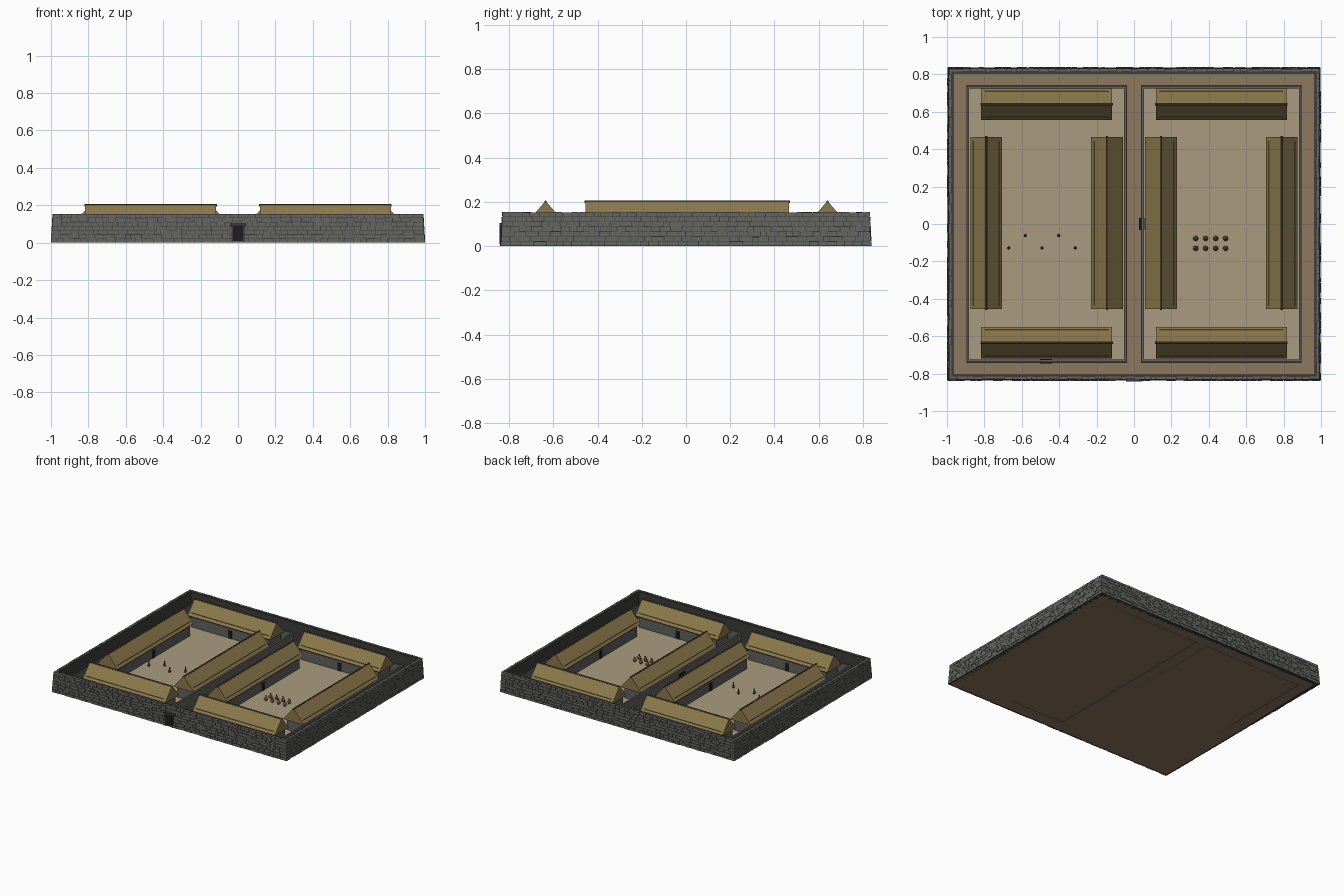
import bpy, bmesh, random
from mathutils import Matrix, Vector

if "Cube" in bpy.data.objects:
    bpy.data.objects.remove(bpy.data.objects["Cube"])

random.seed(4)

def material(name, rgb):
    m = bpy.data.materials.new(name)
    m.diffuse_color = (*rgb, 1)
    m.use_nodes = True
    m.node_tree.nodes["Principled BSDF"].inputs["Base Color"].default_value = m.diffuse_color
    return m

STONE = material("stone", (0.13, 0.13, 0.12))
MORTAR = material("mortar", (0.045, 0.045, 0.043))
INNER = material("fine_stone", (0.12, 0.12, 0.115))
EARTH = material("earth", (0.27, 0.19, 0.115))
COURT = material("court", (0.40, 0.33, 0.215))
THATCH = material("thatch", (0.26, 0.19, 0.07))
POLE = material("pole", (0.10, 0.07, 0.035))
DARK = material("dark", (0.015, 0.013, 0.012))
CLAY = material("clay", (0.17, 0.075, 0.04))
CLOTH = material("cloth", (0.16, 0.09, 0.05))

def finish(bm, name, mat):
    bmesh.ops.recalc_face_normals(bm, faces=bm.faces)
    me = bpy.data.meshes.new(name)
    bm.to_mesh(me)
    bm.free()
    me.materials.append(mat)
    ob = bpy.data.objects.new(name, me)
    bpy.context.collection.objects.link(ob)
    return ob

def add_box(bm, lo, hi, M=Matrix()):
    lo, hi = Vector(lo), Vector(hi)
    c, s = (lo + hi) / 2, hi - lo
    bmesh.ops.create_cube(bm, size=1, matrix=M @ Matrix.Translation(c) @ Matrix.Diagonal((*s, 1)))

def box(name, lo, hi, mat):
    bm = bmesh.new()
    add_box(bm, lo, hi)
    return finish(bm, name, mat)

def ring_wall(name, x0, x1, y0, y1, t, z0, z1, lean, mat):
    """Rectangular wall ring whose outer faces lean inward."""
    bm = bmesh.new()
    loops = []
    for d, z in ((0, z0), (lean, z1), (t, z1), (t, z0)):
        loops.append([bm.verts.new((x, y, z)) for x, y in
                      ((x0 + d, y0 + d), (x1 - d, y0 + d), (x1 - d, y1 - d), (x0 + d, y1 - d))])
    for k in range(4):
        a, b = loops[k], loops[(k + 1) % 4]
        for i in range(4):
            j = (i + 1) % 4
            bm.faces.new((a[i], a[j], b[j], b[i]))
    return finish(bm, name, mat)

# Ground and outer wall core
HX, HY, H = 1.0, 0.84, 0.155
box("ground", (-0.985, -0.825, 0), (0.985, 0.825, 0.012), EARTH)
ring_wall("outer_wall_core", -HX + .006, HX - .006, -HY + .006, HY - .006, 0.03, 0, H - .003, 0.008, MORTAR)

# Irregular coursed stones on the four outer faces
bm = bmesh.new()
ROWS = 7
for side in range(4):
    half, dist = (HX, HY) if side % 2 == 0 else (HY, HX)
    R = Matrix.Rotation(side * 1.5707963268, 4, 'Z')
    for r in range(ROWS):
        z0, z1 = r * H / ROWS, (r + 1) * H / ROWS
        d = 0.009 * r / ROWS
        x, end = -half + d + 0.003, half - d - 0.003
        while x < end - 0.002:
            w = random.uniform(0.025, 0.06)
            if end - x - w < 0.02:
                w = end - x
            out = -dist + d + random.uniform(0, 0.003)
            j = random.uniform(0, 0.002)
            add_box(bm, (x + .0015, out, z0 + j), (x + w - .0015, out + 0.014, z1 - .0025 + j), R)
            x += w
finish(bm, "outer_wall_stones", STONE)

# Main gate with jambs and lintel
box("main_gate", (-0.026, -0.843, 0.01), (0.026, -0.805, 0.092), DARK)
for sx in (-1, 1):
    a, b = sorted((sx * 0.026, sx * 0.036))
    box("gate_jamb", (a, -0.842, 0), (b, -0.81, 0.092), MORTAR)
box("gate_lintel", (-0.042, -0.843, 0.092), (0.042, -0.81, 0.104), MORTAR)

def building(name, cx, cy, length, along_x, face):
    """Long thatched house; face is +1 or -1 for the court side."""
    M = Matrix.Translation((cx, cy, 0))
    if not along_x:
        M = M @ Matrix.Rotation(-1.5707963268, 4, 'Z')
    L, W = length / 2, 0.085
    obs = [box(name + "_walls", (-L + .02, -W + .015, 0.01), (L - .02, W - .015, 0.125), INNER)]
    # thatch prism with a thin eave edge
    bm = bmesh.new()
    prof = [(-W, 0.105), (-W + .004, 0.1), (W - .004, 0.1), (W, 0.105), (0.004, 0.2), (-0.004, 0.2)]
    ends = [[bm.verts.new((x, y, z)) for y, z in prof] for x in (-L, L)]
    for e in ends:
        bm.faces.new(e)
    for i in range(6):
        j = (i + 1) % 6
        bm.faces.new((ends[0][i], ends[0][j], ends[1][j], ends[1][i]))
    obs.append(finish(bm, name + "_roof", THATCH))
    # ridge pole
    bm = bmesh.new()
    bmesh.ops.create_cone(bm, cap_ends=True, segments=8, radius1=.006, radius2=.006, depth=length + .01,
                          matrix=Matrix.Translation((0, 0, .2)) @ Matrix.Rotation(1.5707963268, 4, 'Y'))
    obs.append(finish(bm, name + "_ridge_pole", POLE))
    # doorway toward the court
    a, b = sorted((face * (W - .02), face * (W - .012)))
    obs.append(box(name + "_door", (-.016, a, .012), (.016, b, .075), DARK))
    for o in obs:
        o.matrix_world = M

# Two enclosures, each a court ringed by four houses
for tag, cx in (("left", -0.467), ("right", 0.467)):
    box(tag + "_court", (cx - .415, -.725, .004), (cx + .415, .725, .016), COURT)
    ring_wall(tag + "_enclosure_wall", cx - .43, cx + .43, -.74, .74, .016, 0, .11, .003, INNER)
    building(tag + "_back_house", cx, .64, .70, True, -1)
    building(tag + "_front_house", cx, -.635, .70, True, 1)
    building(tag + "_west_house", cx - .323, .005, .92, False, 1)
    building(tag + "_east_house", cx + .323, .005, .92, False, -1)
box("left_enclosure_door", (-.502, -.746, .01), (-.438, -.722, .085), DARK)
box("right_enclosure_door", (.027, -.032, .01), (.055, .032, .085), DARK)

def turned(name, x, y, prof, mat, seg=10):
    """Lathe a small radius/height profile."""
    bm = bmesh.new()
    vs = [bm.verts.new((r, 0, z)) for r, z in prof]
    es = [bm.edges.new(p) for p in zip(vs, vs[1:])]
    bmesh.ops.spin(bm, geom=vs + es, cent=(0, 0, 0), axis=(0, 0, 1), angle=6.283185307, steps=seg)
    bmesh.ops.remove_doubles(bm, verts=bm.verts, dist=1e-5)
    ob = finish(bm, name, mat)
    ob.location = (x, y, .016)
    for p in ob.data.polygons:
        p.use_smooth = True

# Storage jars and standing figures
JAR = [(0, 0), (.006, .002), (.014, .014), (.012, .022), (.005, .028), (.004, .034), (.007, .038), (0, .038)]
for x in (.33, .383, .437, .49):
    for y in (-.077, -.13):
        turned("jar", x, y, JAR, CLAY)
FIGURE = [(0, 0), (.008, 0), (.007, .016), (.003, .03), (.005, .034), (.004, .039), (0, .041)]
for i in range(5):
    turned("figure", -.67 + .089 * i, -.062 if i % 2 else -.128, FIGURE, CLOTH, 8)
